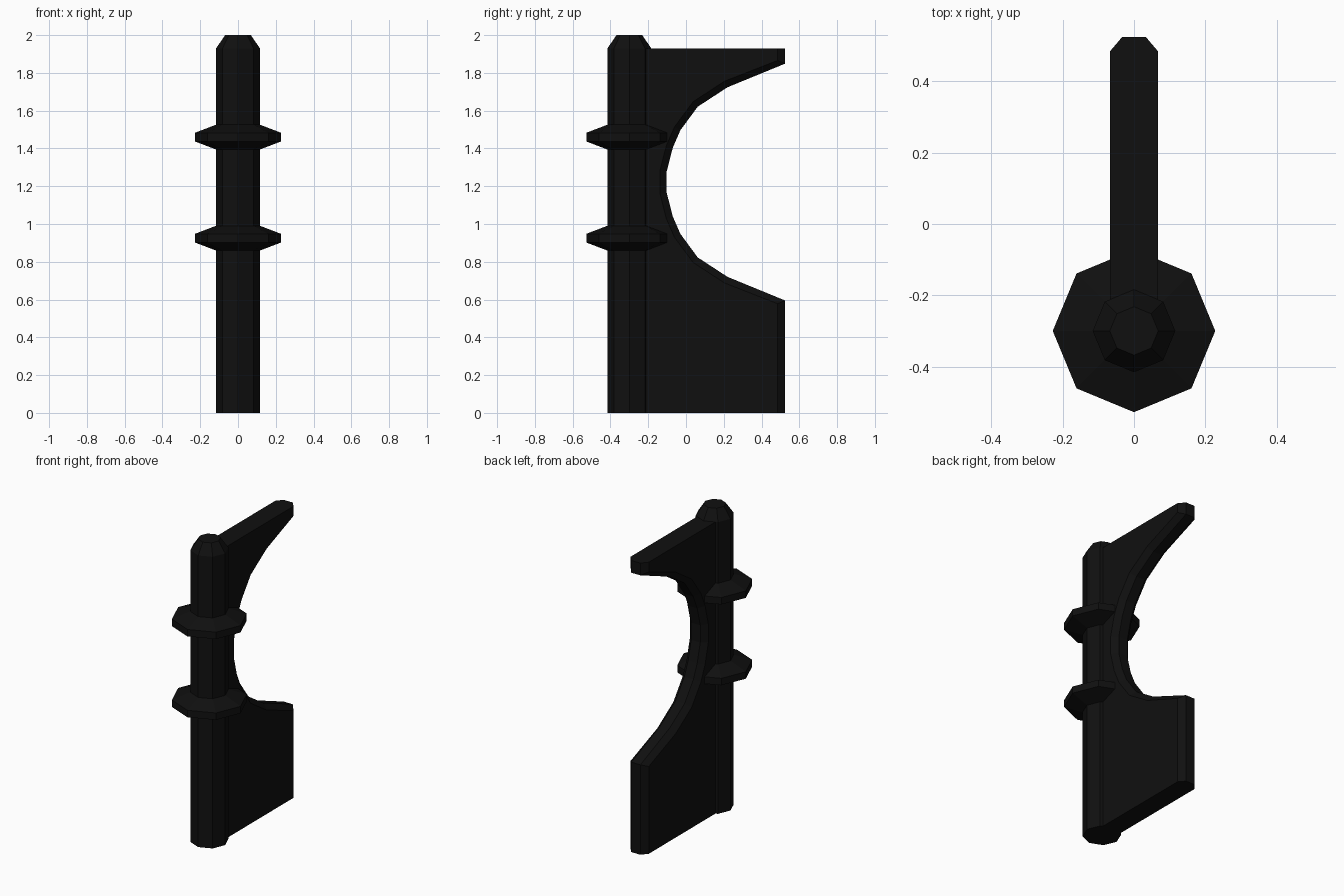
import bpy, bmesh, math
from mathutils import Vector

if "Cube" in bpy.data.objects:
    bpy.data.objects.remove(bpy.data.objects["Cube"])

mat = bpy.data.materials.new("black_metal")
mat.diffuse_color = (0.005, 0.005, 0.005, 1)
mat.use_nodes = True
mat.node_tree.nodes["Principled BSDF"].inputs["Base Color"].default_value = mat.diffuse_color


def finish(name, bm):
    bmesh.ops.recalc_face_normals(bm, faces=bm.faces)
    me = bpy.data.meshes.new(name)
    bm.to_mesh(me)
    bm.free()
    me.materials.append(mat)
    ob = bpy.data.objects.new(name, me)
    bpy.context.collection.objects.link(ob)
    return ob


def loft(name, loops):
    """Skin a stack of equal-length vertex loops and cap both ends."""
    bm = bmesh.new()
    rings = [[bm.verts.new(p) for p in loop] for loop in loops]
    n = len(rings[0])
    for a, b in zip(rings, rings[1:]):
        for i in range(n):
            j = (i + 1) % n
            bm.faces.new((a[i], a[j], b[j], b[i]))
    bm.faces.new(rings[0])
    bm.faces.new(rings[-1])
    return finish(name, bm)


def octagon(r, z):
    return [(r * math.cos(k * math.pi / 4), -0.3 + r * math.sin(k * math.pi / 4), z)
            for k in range(8)]


# Eight-sided post with a tapered tip
loft("post", [octagon(r, z) for r, z in ((0.116, 0), (0.116, 1.93), (0.068, 2.0))])

# Two bevelled collars round the post
for name, z in (("lower_collar", 0.925), ("upper_collar", 1.46)):
    loft(name, [octagon(r, z + dz) for r, dz in
                ((0.115, -0.066), (0.228, -0.023), (0.228, 0.023), (0.115, 0.066))])

# Fin plate: curved cut-out, mirrored about its mid height
MID = 1.222
half = [(0.525, 0.595), (0.22, 0.72), (0.062, 0.823), (-0.03, 0.948), (-0.07, 1.04), (-0.102, 1.165)]
curve = half + [(y, 2 * MID - z) for y, z in reversed(half)]

# Inset copy of the curve for the chamfered edge
inset = []
for i, (y, z) in enumerate(curve):
    if i in (0, len(curve) - 1):
        inset.append((0.485, 0.578 if i == 0 else 2 * MID - 0.578))
        continue
    d1 = (Vector(curve[i]) - Vector(curve[i - 1])).normalized()
    d2 = (Vector(curve[i + 1]) - Vector(curve[i])).normalized()
    t = (d1 + d2).normalized()
    inset.append((y - t.y * 0.036, z + t.x * 0.036))


def outline(pts, x):
    end = pts[0][0]
    full = [(-0.3, 0), (end, 0)] + pts + [(end, 1.93), (-0.3, 1.93)]
    return [(x, y, z) for y, z in full]


loft("fin", [outline(inset, -0.067), outline(curve, -0.033),
             outline(curve, 0.033), outline(inset, 0.067)])
